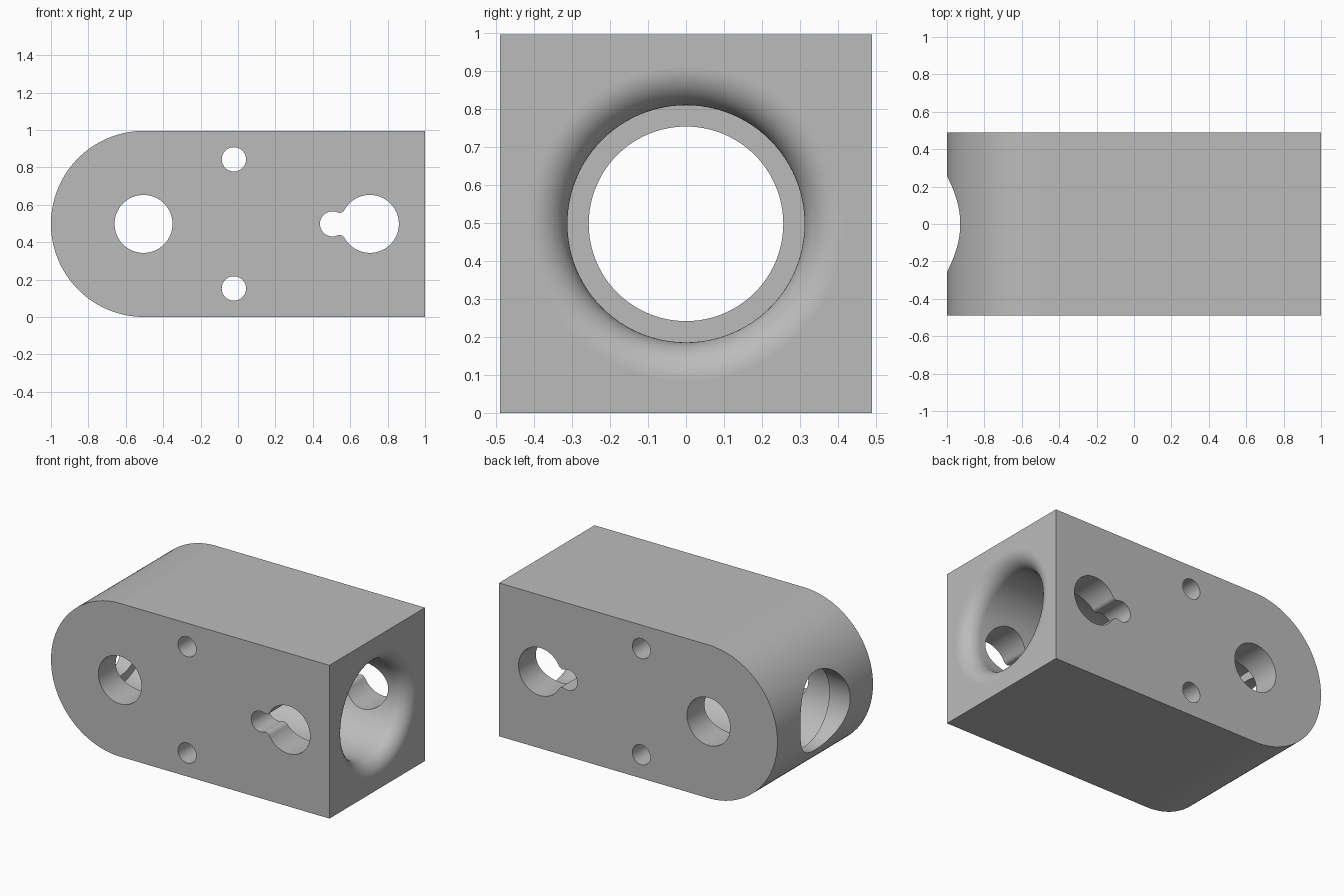
import bpy, bmesh
from math import sin, cos, pi, atan2, sqrt, radians

cube = bpy.data.objects.get("Cube")
if cube:
    bpy.data.objects.remove(cube, do_unlink=True)

HEIGHT, HALF_DEPTH = 0.995, 0.49
MID = HEIGHT / 2


def arc(cx, cz, r, start, end, n):
    """Points on an arc, angles in radians."""
    return [(cx + r * cos(start + (end - start) * i / n),
             cz + r * sin(start + (end - start) * i / n)) for i in range(n + 1)]


def finish(bm, name):
    bmesh.ops.recalc_face_normals(bm, faces=bm.faces)
    mesh = bpy.data.meshes.new(name)
    bm.to_mesh(mesh)
    bm.free()
    obj = bpy.data.objects.new(name, mesh)
    bpy.context.collection.objects.link(obj)
    return obj


def prism(name, outline, half):
    """Extrude an x-z outline along y."""
    bm = bmesh.new()
    face = bm.faces.new([bm.verts.new((x, -half, z)) for x, z in outline])
    new = bmesh.ops.extrude_face_region(bm, geom=[face])["geom"]
    moved = [v for v in new if isinstance(v, bmesh.types.BMVert)]
    bmesh.ops.translate(bm, verts=moved, vec=(0, 2 * half, 0))
    return finish(bm, name)


def lathe_x(name, profile, n=96):
    """Revolve (x, radius) points around the lengthwise axis."""
    bm = bmesh.new()
    rings = [[bm.verts.new((x, r * cos(2 * pi * i / n), MID + r * sin(2 * pi * i / n)))
              for i in range(n)] for x, r in profile]
    for a, b in zip(rings, rings[1:]):
        for i in range(n):
            j = (i + 1) % n
            bm.faces.new((a[i], a[j], b[j], b[i]))
    bm.faces.new(rings[0])
    bm.faces.new(rings[-1])
    return finish(bm, name)


def hole(name, x, z, r, n=64):
    return prism(name, arc(x, z, r, 0, 2 * pi, n)[:-1], 0.6)


def keyhole(name, x1, r1, x2, r2, f):
    """Large and small circles joined by a neck with fillets of radius f."""
    d = x1 - x2
    a = (d * d + (r1 + f) ** 2 - (r2 + f) ** 2) / (2 * d)
    h = sqrt((r1 + f) ** 2 - a * a)
    big, small = atan2(h, -a), atan2(h, d - a)
    upper = arc(x1, 0, r1, 0, big, 28)
    upper += arc(x1 - a, h, f, big - pi, small - pi, 8)[1:]
    upper += arc(x2, 0, r2, small, pi, 20)[1:]
    lower = [(x, -z) for x, z in upper[-2:0:-1]]
    return prism(name, [(x, MID + z) for x, z in upper + lower], 0.6)


# Block with one rounded end
body = prism("block_body", [(1, 0), (1, HEIGHT)]
             + arc(MID - 1, MID, MID, pi / 2, 3 * pi / 2, 64), HALF_DEPTH)

# Stepped lengthwise bore with a rounded mouth
BORE, THROAT, FILLET = 0.312, 0.256, 0.1
mouth = arc(1 - FILLET, BORE + FILLET, FILLET, 0, -pi / 2, 16)
bore = lathe_x("bore_cutter", [(1.05, BORE + FILLET)] + mouth
               + [(-0.85, BORE), (-0.85, THROAT), (-1.1, THROAT)])

# Cross holes through front and back
cutters = [bore,
           hole("pin_hole_cutter", -0.505, MID, 0.155),
           hole("upper_hole_cutter", -0.022, MID + 0.345, 0.065, 48),
           hole("lower_hole_cutter", -0.022, MID - 0.345, 0.065, 48),
           keyhole("keyhole_cutter", 0.705, 0.155, 0.505, 0.067, 0.03)]

bpy.ops.object.select_all(action="DESELECT")
body.select_set(True)
bpy.context.view_layer.objects.active = body
for cutter in cutters:
    mod = body.modifiers.new(cutter.name, "BOOLEAN")
    mod.operation, mod.solver, mod.object = "DIFFERENCE", "EXACT", cutter
    bpy.ops.object.modifier_apply(modifier=mod.name)
    bpy.data.objects.remove(cutter, do_unlink=True)

# Smooth curved walls, flat outer planes
bpy.ops.object.shade_smooth_by_angle(angle=radians(30))
for p in body.data.polygons:
    if p.area > 0.1 and max(abs(c) for c in p.normal) > 0.9999:
        p.use_smooth = False

grey = bpy.data.materials.new("plain grey")
grey.use_nodes = True
colour = (0.5, 0.5, 0.5, 1)
grey.diffuse_color = colour
grey.node_tree.nodes["Principled BSDF"].inputs["Base Color"].default_value = colour
body.data.materials.clear()
body.data.materials.append(grey)
